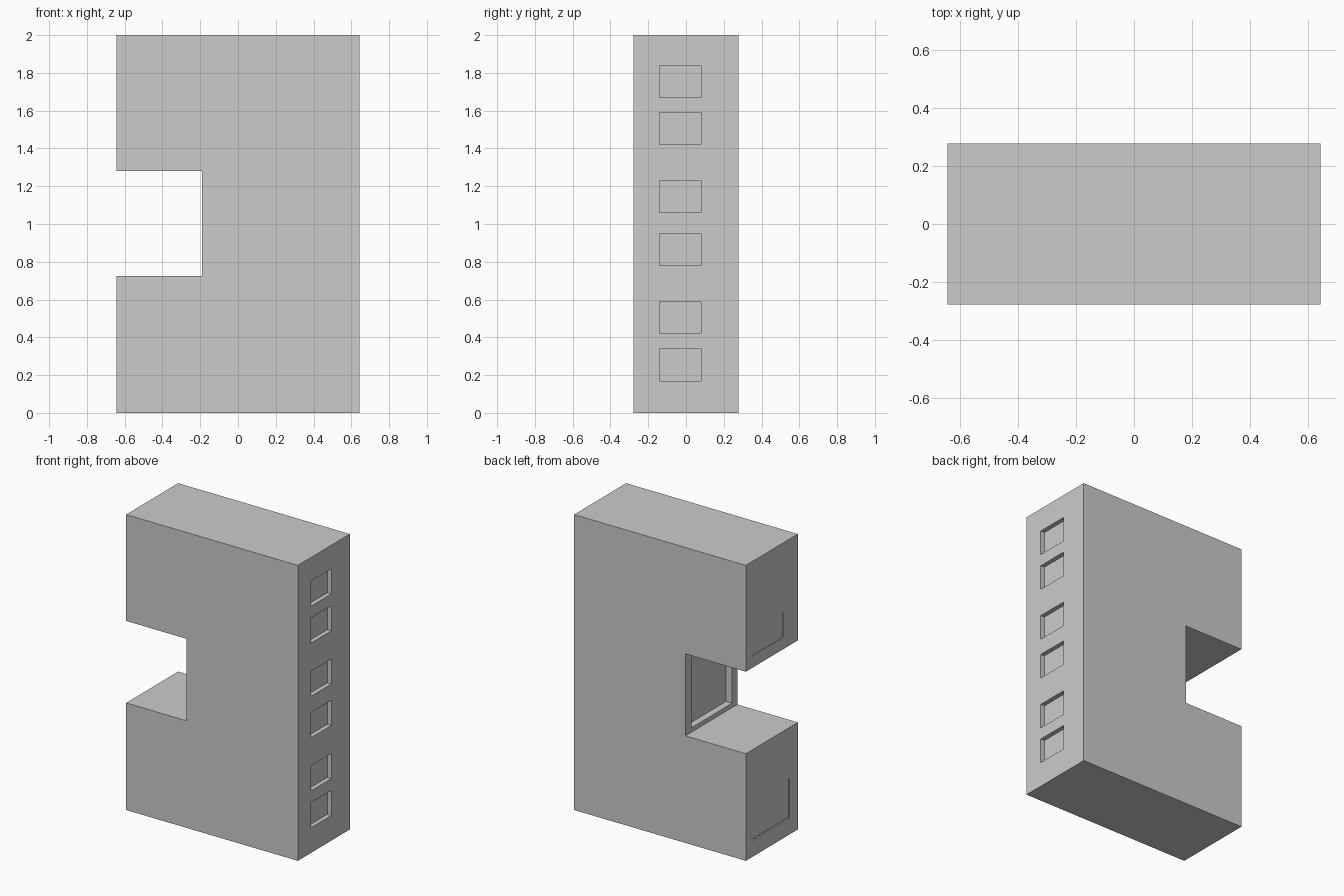
import bpy
import bmesh
from mathutils import Vector

if "Cube" in bpy.data.objects:
    bpy.data.objects.remove(bpy.data.objects["Cube"])

W, D, H = 0.643, 0.278, 2.0      # half width, half depth, height
NX, NZ0, NZ1 = -0.19, 0.725, 1.28  # notch back wall and height range


def new_object(name, bm):
    mesh = bpy.data.meshes.new(name)
    bmesh.ops.recalc_face_normals(bm, faces=bm.faces)
    bm.to_mesh(mesh)
    bm.free()
    obj = bpy.data.objects.new(name, mesh)
    bpy.context.collection.objects.link(obj)
    return obj


def cut_box(target, x, y, z):
    """Subtract a box given by its x, y and z ranges."""
    bm = bmesh.new()
    bmesh.ops.create_cube(bm, size=1)
    for v in bm.verts:
        v.co = Vector([a + (b - a) * (c + 0.5)
                       for (a, b), c in zip((x, y, z), v.co)])
    cutter = new_object("cutter", bm)
    cutter.hide_render = True
    mod = target.modifiers.new("cut", 'BOOLEAN')
    mod.operation = 'DIFFERENCE'
    mod.solver = 'EXACT'
    mod.object = cutter
    bpy.context.view_layer.objects.active = target
    bpy.ops.object.modifier_apply(modifier=mod.name)
    bpy.data.objects.remove(cutter, do_unlink=True)


# Body: C-shaped profile extruded from front to back
profile = [(-W, 0), (W, 0), (W, H), (-W, H),
           (-W, NZ1), (NX, NZ1), (NX, NZ0), (-W, NZ0)]
bm = bmesh.new()
face = bm.faces.new([bm.verts.new((x, -D, z)) for x, z in profile])
ext = bmesh.ops.extrude_face_region(bm, geom=[face])
verts = [g for g in ext["geom"] if isinstance(g, bmesh.types.BMVert)]
bmesh.ops.translate(bm, verts=verts, vec=(0, 2 * D, 0))
body = new_object("building_body", bm)

# Six recessed windows on the right side
for z in (0.17, 0.42, 0.78, 1.06, 1.42, 1.67):
    cut_box(body, (W - 0.03, W + 0.1), (-0.14, 0.08), (z, z + 0.17))

# Large recess in the back wall of the notch
cut_box(body, (NX - 0.1, NX + 0.045), (-0.22, 0.21), (NZ0 + 0.03, NZ1 - 0.03))

# Shallow panel on the upper left face
cut_box(body, (-W - 0.1, -W + 0.004), (-0.12, 0.21), (1.36, 1.53))

# Thin L-shaped groove on the lower left face
cut_box(body, (-W - 0.1, -W + 0.01), (-0.19, 0.21), (0.11, 0.12))
cut_box(body, (-W - 0.1, -W + 0.01), (-0.19, -0.18), (0.11, 0.38))
